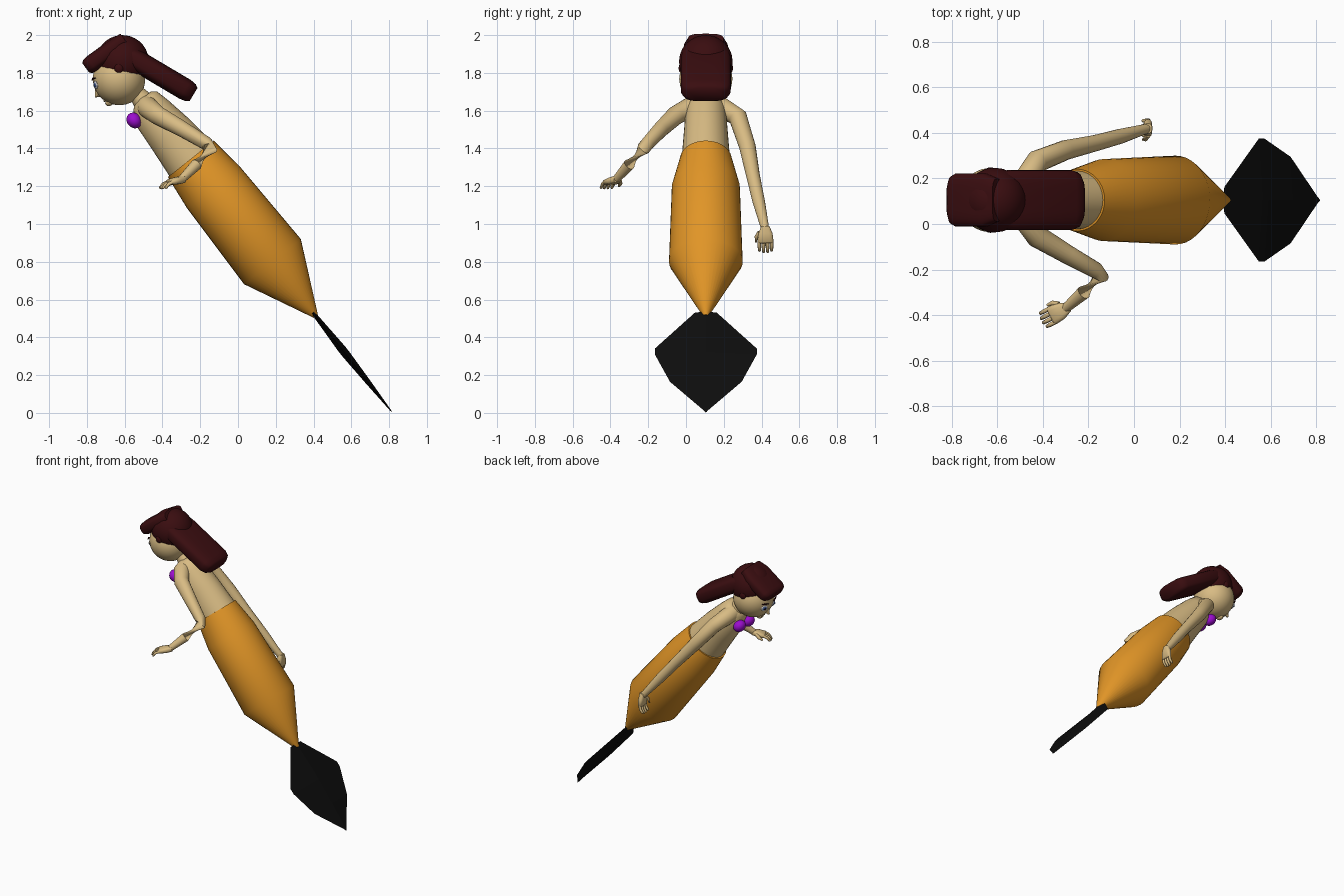
import bpy, bmesh, math
from mathutils import Vector, Matrix

if "Cube" in bpy.data.objects:
    bpy.data.objects.remove(bpy.data.objects["Cube"])

CY = 0.105                               # symmetry plane of the body
W = Vector((-0.25, CY, 1.345))           # waist centre
D = Vector((0.622, 0, -0.783))           # body axis, head to tail
B = Vector((0.783, 0, 0.622))            # towards the back
Y = Vector((0, 1, 0))


def material(name, rgb):
    m = bpy.data.materials.new(name)
    m.diffuse_color = (*rgb, 1)
    m.use_nodes = True
    m.node_tree.nodes["Principled BSDF"].inputs["Base Color"].default_value = m.diffuse_color
    return m


SKIN = material("skin", (0.69, 0.50, 0.23))
HAIR = material("dark red hair", (0.042, 0.004, 0.005))
ORANGE = material("orange tail", (0.75, 0.30, 0.02))
BLACK = material("black", (0.004, 0.004, 0.004))
PURPLE = material("purple", (0.33, 0.004, 0.62))
WHITE = material("eye white", (0.8, 0.8, 0.85))
BLUE = material("eye blue", (0.06, 0.14, 0.45))


def finish(name, bm, mat, smooth=40):
    bmesh.ops.recalc_face_normals(bm, faces=bm.faces)
    me = bpy.data.meshes.new(name)
    bm.to_mesh(me)
    bm.free()
    me.materials.append(mat)
    ob = bpy.data.objects.new(name, me)
    bpy.context.collection.objects.link(ob)
    if smooth:
        bpy.ops.object.select_all(action='DESELECT')
        ob.select_set(True)
        bpy.context.view_layer.objects.active = ob
        bpy.ops.object.shade_smooth_by_angle(angle=math.radians(smooth))
    return ob


def loft(bm, rings, n=24, power=2.0):
    """Skin superellipse rings given as (centre, u, v)."""
    def f(x):
        return math.copysign(abs(x) ** (2 / power), x)
    loops = []
    for c, u, v in rings:
        angles = [2 * math.pi * i / n for i in range(n)]
        loops.append([bm.verts.new(c + u * f(math.cos(a)) + v * f(math.sin(a))) for a in angles])
    for p, q in zip(loops, loops[1:]):
        for i in range(n):
            j = (i + 1) % n
            bm.faces.new((p[i], p[j], q[j], q[i]))
    bm.faces.new(loops[0])
    bm.faces.new(loops[-1])


def tube(bm, points, radii, n=12):
    pts = [Vector(p) for p in points]
    rings = []
    for i, p in enumerate(pts):
        t = (pts[min(i + 1, len(pts) - 1)] - pts[max(i - 1, 0)]).normalized()
        u = t.cross(Vector((0.3, 0.5, 0.81)))
        if u.length < 0.2:
            u = t.cross(Vector((1, 0, 0)))
        u.normalize()
        rings.append((p, u * radii[i], t.cross(u) * radii[i]))
    loft(bm, rings, n)


def axial(sections):
    """Body rings from (distance along axis, back offset, depth, width)."""
    return [(W + D * t + B * o, B * d, Y * w) for t, o, d, w in sections]


def ball(bm, c, x, y, z, seg=24):
    """Ellipsoid with the three given half-axis vectors."""
    m = Matrix((x, y, z)).transposed().to_4x4()
    m.translation = c
    bmesh.ops.create_uvsphere(bm, u_segments=seg, v_segments=seg // 2, radius=1, matrix=m)


# Tail
bm = bmesh.new()
loft(bm, axial([(0, 0, .155, .136), (.19, 0, .178, .18), (.695, 0, .192, .195),
                (1.064, 0, .014, .014)]), 40)
finish("tail", bm, ORANGE, 60)

# Tail fin, thin diamond
bm = bmesh.new()
loft(bm, axial([(1.04, 0, .010, .058), (1.283, 0, .022, .27), (1.322, 0, .022, .27),
                (1.507, 0, .014, .19), (1.70, 0, .003, .012), (1.713, 0, .001, .003)]), 4)
finish("tail_fin", bm, BLACK, 0)

# Torso and neck
bm = bmesh.new()
loft(bm, axial([(.03, 0, .148, .13), (-.17, -.002, .127, .117), (-.32, -.009, .108, .108),
                (-.39, .002, .080, .09), (-.41, 0, .055, .06)]), 28)
finish("torso", bm, SKIN, 50)
bm = bmesh.new()
tube(bm, [(-.485, CY, 1.63), (-.535, CY, 1.69), (-.59, CY, 1.75)], [.062, .045, .045], 20)
finish("neck", bm, SKIN)

# Bra cups and strap
bm = bmesh.new()
for s in (-1, 1):
    ball(bm, Vector((-.55, CY + s * .052, 1.548)), B * .038, Y * .046, D * .044)
tube(bm, [(-.545, CY - .05, 1.545), (-.545, CY + .05, 1.545)], [.012, .012])
finish("bra", bm, PURPLE)

# Head with nose, lips and chin
H = Vector((-.63, CY, 1.768))


def face_point(fwd, up, side=0):
    return H - B * fwd - D * up + Y * side


bm = bmesh.new()
ball(bm, H, B * .138, Y * .141, D * .14, 32)
ball(bm, face_point(.118, -.065), B * .022, Y * .03, D * .02, 12)
finish("head", bm, SKIN)
bm = bmesh.new()
tube(bm, [face_point(.125, .035), face_point(.147, .003), face_point(.12, -.012)],
     [.008, .014, .008], 10)
finish("nose", bm, SKIN)
bm = bmesh.new()
ball(bm, face_point(.129, -.042), B * .009, Y * .028, D * .008, 12)
finish("lips", bm, SKIN)

# Eyes: layered flat lenses, with brows
for label, mat, r, lift in (("eye_whites", WHITE, .026, 0), ("irises", BLUE, .015, .004),
                            ("pupils", BLACK, .008, .007)):
    bm = bmesh.new()
    for s in (-1, 1):
        n = (face_point(.114, .05, s * .052) - H).normalized()
        u = n.cross(D).normalized()
        ball(bm, H + n * (.139 + lift), n * .006, u * r, n.cross(u) * r * .85, 14)
    finish(label, bm, mat)
bm = bmesh.new()
for s in (-1, 1):
    tube(bm, [face_point(.114, .083, s * .03), face_point(.107, .088, s * .055),
              face_point(.095, .082, s * .08)], [.004, .005, .003], 8)
finish("brows", bm, HAIR)

# Hair: crown, fringe, long back lock and side tufts
bm = bmesh.new()
ball(bm, Vector((-.612, CY, 1.86)), B * .14, Y * .142, D * .14, 32)
finish("hair_crown", bm, HAIR)


def lock(name, stations, up, half_depth, half_width):
    up = Vector(up).normalized()
    b = bmesh.new()
    loft(b, [(Vector((x, CY, z)), up * half_depth * k, Y * half_width * k)
             for x, z, k in stations], 32, 3.2)
    finish(name, b, HAIR, 60)


lock("hair_back", [(-.60, 1.90, .9), (-.55, 1.873, 1), (-.28, 1.713, 1),
                   (-.25, 1.695, .9), (-.235, 1.686, .68)], (.51, 0, .86), .058, .132)
lock("hair_fringe", [(-.60, 1.977, .8), (-.65, 1.938, 1), (-.775, 1.848, 1),
                     (-.795, 1.834, .9), (-.806, 1.826, .65)], (-.59, 0, .81), .047, .117)
bm = bmesh.new()
for s in (-1, 1):
    ball(bm, Vector((-.63, CY + s * .128, 1.825)), Vector((.026, 0, 0)), Y * .016,
         Vector((0, 0, .028)), 14)
finish("hair_tufts", bm, HAIR)


# Arms and hands
def arm(name, points, radii):
    b = bmesh.new()
    tube(b, points, radii, 18)
    finish(name, b, SKIN, 60)


def hand(name, wrist, direction, side, thumb, curl):
    w, d = Vector(wrist), Vector(direction).normalized()
    s = Vector(side)
    s = (s - d * s.dot(d)).normalized()
    n = d.cross(s) * curl                 # palm side
    b = bmesh.new()
    loft(b, [(w - d * .01, s * .021, n * .019), (w + d * .03, s * .038, n * .02),
             (w + d * .075, s * .043, n * .015), (w + d * .082, s * .036, n * .009)], 16, 3)
    for i in range(4):                    # fingers
        p = w + d * .074 + s * (.0215 * (i - 1.5))
        k = 1 - .12 * abs(i - 1.5)
        tube(b, [p, p + d * .032 * k + n * .006, p + d * .056 * k + n * .022,
                 p + d * .060 * k + n * .027], [.010, .0095, .008, .004], 8)
    p = w + d * .025 + s * thumb * .03    # thumb
    tube(b, [p, p + d * .025 + s * thumb * .018 + n * .012,
             p + d * .05 + s * thumb * .02 + n * .022], [.013, .011, .006], 8)
    finish(name, b, SKIN, 60)


arm("bent_arm", [(-.48, .09, 1.625), (-.475, .02, 1.615), (-.425, -.055, 1.575),
                 (-.29, -.135, 1.50), (-.165, -.205, 1.425), (-.145, -.225, 1.40),
                 (-.22, -.30, 1.315), (-.30, -.37, 1.235)],
    [.06, .056, .05, .042, .036, .036, .031, .021])
hand("bent_hand", (-.295, -.368, 1.235), (-.125, -.065, -.025), (.065, -.125, 0), -1, -1)
arm("straight_arm", [(-.48, .12, 1.625), (-.475, .19, 1.615), (-.425, .275, 1.565),
                     (-.30, .325, 1.41), (-.17, .355, 1.255), (-.06, .385, 1.12),
                     (.06, .42, .97)],
    [.06, .056, .05, .044, .036, .033, .021])
hand("straight_hand", (.06, .42, .98), (.02, .01, -1), (0, 1, 0), -1, -1)
